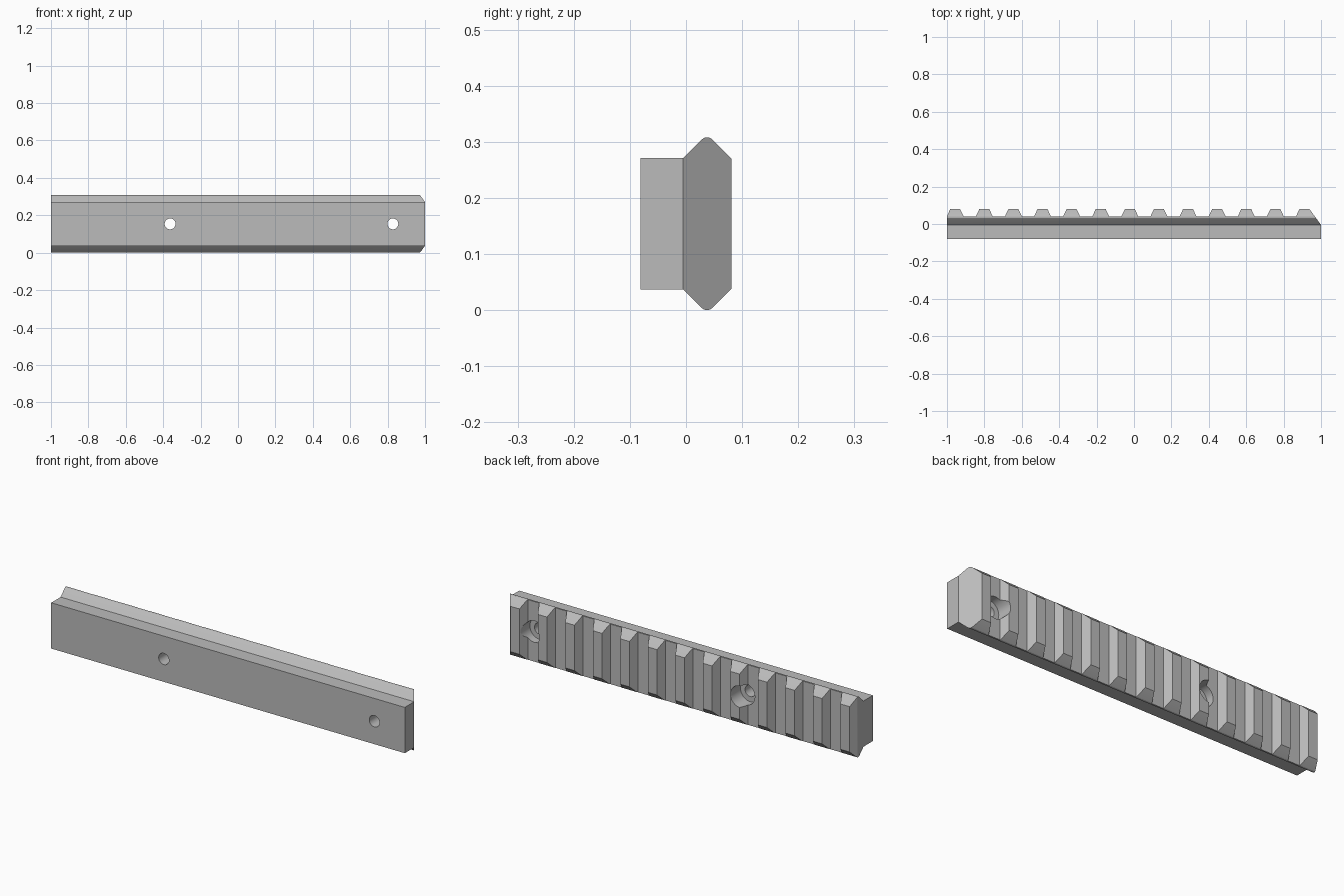
import bpy, bmesh, math
from mathutils import Vector, Matrix

cube = bpy.data.objects.get("Cube")
if cube:
    bpy.data.objects.remove(cube, do_unlink=True)

MID_Z = 0.154
grey = bpy.data.materials.new("plain grey")
grey.use_nodes = True
colour = (0.5, 0.5, 0.5, 1)
grey.diffuse_color = colour
grey.node_tree.nodes["Principled BSDF"].inputs["Base Color"].default_value = colour


def make_object(name, bm):
    bmesh.ops.recalc_face_normals(bm, faces=bm.faces)
    mesh = bpy.data.meshes.new(name)
    bm.to_mesh(mesh)
    bm.free()
    mesh.materials.append(grey)
    obj = bpy.data.objects.new(name, mesh)
    bpy.context.collection.objects.link(obj)
    return obj


def prism(name, points, direction):
    bm = bmesh.new()
    face = bm.faces.new([bm.verts.new(p) for p in points])
    new = bmesh.ops.extrude_face_region(bm, geom=[face])["geom"]
    bmesh.ops.translate(bm, vec=Vector(direction),
                        verts=[v for v in new if isinstance(v, bmesh.types.BMVert)])
    return make_object(name, bm)


def cylinder(name, x, radius, y0, y1):
    bm = bmesh.new()
    place = Matrix.Translation((x, (y0 + y1) / 2, MID_Z)) @ Matrix.Rotation(math.pi / 2, 4, 'X')
    bmesh.ops.create_cone(bm, cap_ends=True, segments=40, radius1=radius,
                          radius2=radius, depth=y1 - y0, matrix=place)
    return make_object(name, bm)


def cut(target, tool, operation):
    mod = target.modifiers.new("cut", 'BOOLEAN')
    mod.object, mod.operation, mod.solver = tool, operation, 'EXACT'
    bpy.context.view_layer.objects.active = target
    bpy.ops.object.modifier_apply(modifier=mod.name)
    bpy.data.objects.remove(tool, do_unlink=True)


# Rail cross-section: square base with a rounded dovetail, mirrored top to bottom
half = [(-0.081, 0.117), (-0.005, 0.117), (0.028, 0.15), (0.032, 0.153), (0.0375, 0.154),
        (0.043, 0.153), (0.047, 0.15), (0.1, 0.097)]
section = half + [(y, -z) for y, z in reversed(half)]
rail = prism("slotted_rail", [(-1.1, y, MID_Z + z) for y, z in section], (2.2, 0, 0))

# Toothed outline: evenly spaced trapezoid teeth and one bevelled end
TOP, VALLEY, PITCH, COUNT = 0.081, 0.041, 0.1556, 13
outline = [(-1, -0.2)]
for i in range(COUNT):
    c = -0.956 + i * PITCH
    outline.append((max(c - 0.045, -1), VALLEY))
    outline += [(c - 0.026, TOP), (c + 0.026, TOP)]
    if i < COUNT - 1:
        outline.append((c + 0.045, VALLEY))
outline += [(1, -0.005), (1, -0.2)]
cut(rail, prism("tooth_outline", [(x, y, -0.1) for x, y in outline], (0, 0, 0.5)), 'INTERSECT')

# Screw holes with wide recesses on the toothed side
for x in (-0.363, 0.828):
    cut(rail, cylinder("screw_hole", x, 0.029, -0.2, 0.2), 'DIFFERENCE')
    cut(rail, cylinder("screw_recess", x, 0.055, 0.0, 0.2), 'DIFFERENCE')

bpy.ops.object.select_all(action='DESELECT')
rail.select_set(True)
bpy.context.view_layer.objects.active = rail
bpy.ops.object.shade_smooth_by_angle(angle=math.radians(25))
